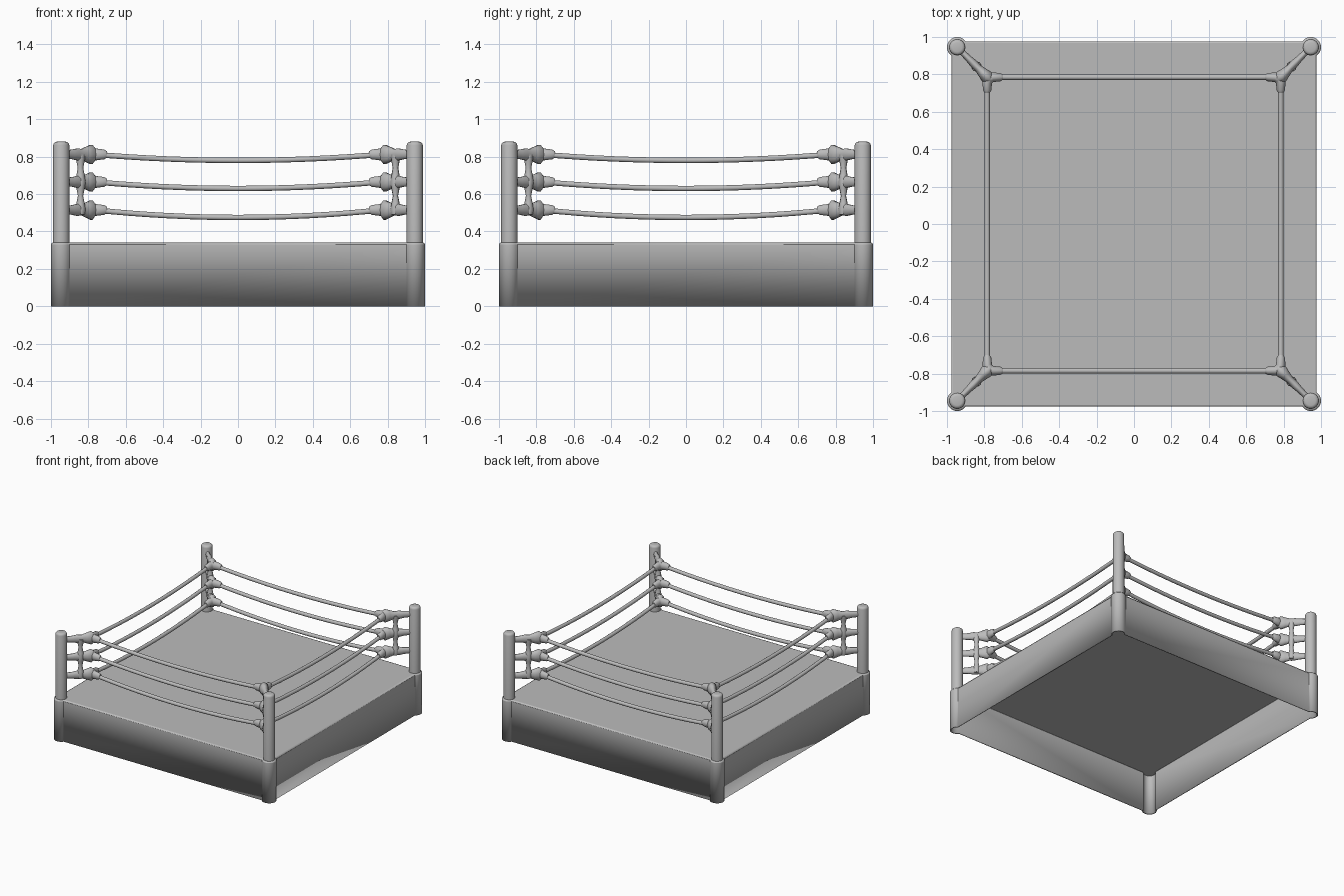
import bpy, bmesh
from math import pi, radians, cos, sin, acos
from mathutils import Vector, Matrix

if "Cube" in bpy.data.objects:
    bpy.data.objects.remove(bpy.data.objects["Cube"], do_unlink=True)

DECK, WALL, POST, ROPE = 0.34, 0.977, 0.945, 0.785
LEVELS = {"lower": (0.515, 0.475), "middle": (0.665, 0.63), "upper": (0.812, 0.78)}

grey = bpy.data.materials.new("plain_grey")
grey.use_nodes = True
grey.diffuse_color = (0.5, 0.5, 0.5, 1)
grey.node_tree.nodes["Principled BSDF"].inputs["Base Color"].default_value = (0.5, 0.5, 0.5, 1)


def smooth(obj, angle=40):
    bpy.ops.object.select_all(action="DESELECT")
    obj.select_set(True)
    bpy.context.view_layer.objects.active = obj
    bpy.ops.object.shade_smooth_by_angle(angle=radians(angle))


def add_mesh(name, bm):
    mesh = bpy.data.meshes.new(name)
    bm.to_mesh(mesh)
    bm.free()
    mesh.materials.append(grey)
    obj = bpy.data.objects.new(name, mesh)
    bpy.context.collection.objects.link(obj)
    return obj


def tube(name, points, radii, turn, z=0, flatten=1):
    """Round tube along a path, with a radius for each point."""
    curve = bpy.data.curves.new(name, "CURVE")
    curve.dimensions = "3D"
    curve.bevel_depth = 1
    curve.bevel_resolution = 3
    curve.use_fill_caps = True
    spline = curve.splines.new("POLY")
    spline.points.add(len(points) - 1)
    for p, co, r in zip(spline.points, points, radii):
        p.co = (*co, 1)
        p.radius = r
    obj = bpy.data.objects.new(name, curve)
    bpy.context.collection.objects.link(obj)
    obj.location.z = z
    obj.scale.z = flatten
    obj.rotation_euler.z = turn
    bpy.ops.object.select_all(action="DESELECT")
    obj.select_set(True)
    bpy.context.view_layer.objects.active = obj
    bpy.ops.object.convert(target="MESH")
    obj = bpy.context.object
    obj.data.materials.clear()
    obj.data.materials.append(grey)
    smooth(obj, 60)


# Hollow platform: square outline with bulging round corners
bm = bmesh.new()
outline = []
bulge = 0.055
reach = acos((WALL - POST) / bulge)
for k in range(4):
    centre = Matrix.Rotation(k * pi / 2, 3, "Z") @ Vector((POST, POST, 0))
    for i in range(15):
        a = -reach + (pi / 2 + 2 * reach) * i / 14 + k * pi / 2
        outline.append(bm.verts.new((centre.x + bulge * cos(a), centre.y + bulge * sin(a), DECK)))
deck = bm.faces.new(outline)
skirt = bmesh.ops.extrude_edge_only(bm, edges=list(deck.edges))
for v in skirt["geom"]:
    if isinstance(v, bmesh.types.BMVert):
        v.co.z = 0
bmesh.ops.recalc_face_normals(bm, faces=bm.faces)
if deck.normal.z < 0:
    bmesh.ops.reverse_faces(bm, faces=bm.faces)
platform = add_mesh("platform", bm)
bevel = platform.modifiers.new("soft_edge", "BEVEL")
bevel.width = 0.01
bevel.segments = 2
bevel.limit_method = "ANGLE"
bevel.angle_limit = radians(65)
shell = platform.modifiers.new("wall", "SOLIDIFY")
shell.thickness = 0.01
shell.offset = -1
smooth(platform)

# Sagging rope shape, reused for every side and level
spans = [i / 8 - 1 for i in range(17)]

for k in range(4):
    turn = k * pi / 2

    # Corner post with a rounded top
    bm = bmesh.new()
    bmesh.ops.create_cone(bm, cap_ends=True, segments=24, radius1=0.044, radius2=0.043, depth=0.545)
    rim = [e for e in bm.edges if all(v.co.z > 0.2 for v in e.verts)]
    bmesh.ops.bevel(bm, geom=rim, offset=0.018, segments=3, affect="EDGES", profile=0.5)
    bm.transform(Matrix.Rotation(turn, 4, "Z") @ Matrix.Translation((POST, POST, 0.6075)))
    smooth(add_mesh(f"corner_post_{k + 1}", bm))

    for level, (high, low) in LEVELS.items():
        # Rope on one side
        path = [(t * 0.765, -ROPE, low + (high - low) * t * t) for t in spans]
        tube(f"{level}_rope_{k + 1}", path, [0.015] * len(path), turn)

        # Padded sleeve wrapping the corner where two ropes meet
        half = [(0.70, ROPE, 0), (0.715, ROPE, 0), (0.755, ROPE, 0), (0.778, 0.778, 0)]
        pad = half + [(y, x, 0) for x, y, _ in reversed(half[:-1])]
        size = [0.014, 0.022, 0.026, 0.03]
        tube(f"{level}_corner_pad_{k + 1}", pad, size + size[-2::-1], turn, high, 1.25)

        # Strap from the pad to the post
        steps = [0.765, 0.785, 0.81, 0.835, 0.86, 0.885, 0.92]
        tube(f"{level}_post_strap_{k + 1}", [(s, s, 0) for s in steps],
             [0.02, 0.036, 0.028, 0.02, 0.022, 0.018, 0.016], turn, high, 1.5)

    # Upright web joining the three straps, pinched between them
    heights = [0.49, 0.515, 0.55, 0.59, 0.63, 0.665, 0.70, 0.74, 0.775, 0.812]
    girth = [0.022, 0.028, 0.022, 0.014, 0.022, 0.028, 0.022, 0.015, 0.022, 0.026]
    tube(f"strap_web_{k + 1}", [(0.842, 0.842, z) for z in heights], girth, turn)
